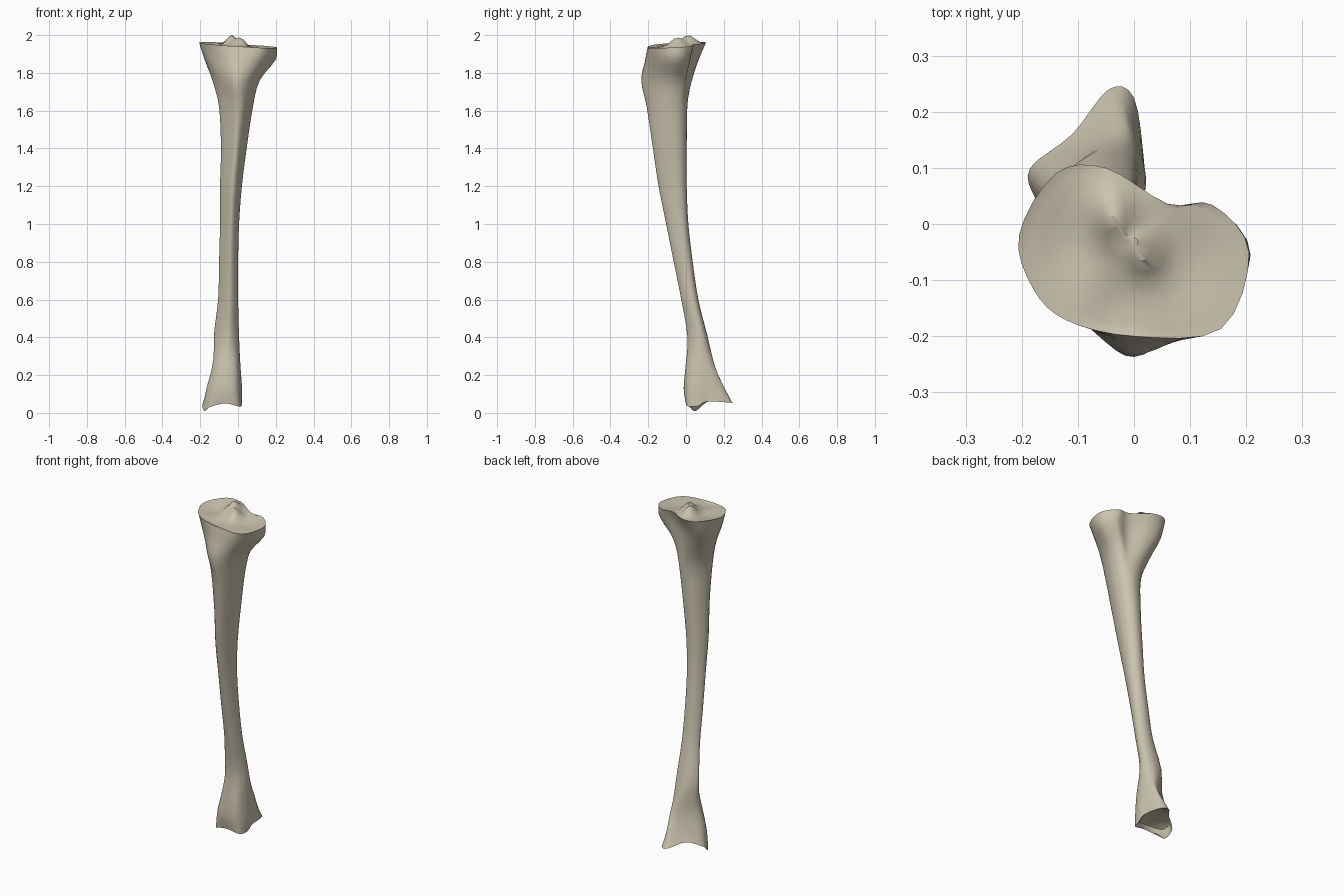
import bpy
import bmesh
import math
from mathutils import Vector

cube = bpy.data.objects.get("Cube")
if cube:
    bpy.data.objects.remove(cube)

bone = bpy.data.materials.new("bone_beige")
bone.use_nodes = True
colour = (0.60, 0.55, 0.43, 1)
bone.diffuse_color = colour
bone.node_tree.nodes["Principled BSDF"].inputs["Base Color"].default_value = colour

# Outlines run from the front, through +x, the back and -x
HEAD_RIM = [(0, -.2), (.155, -.187), (.205, -.05), (.14, .034), (.06, .036),
            (-.05, .1), (-.14, .09), (-.205, -.02), (-.18, -.115), (-.12, -.172)]
HEAD_LOW = [(0, -.215), (.12, -.19), (.2, -.06), (.14, .02), (.05, .01),
            (-.05, .06), (-.13, .06), (-.175, -.01), (-.16, -.11), (-.09, -.175)]
NECK = [(0, -.237), (.07, -.19), (.115, -.08), (.09, -.01), (.04, 0),
        (-.03, .03), (-.09, .02), (-.135, -.04), (-.115, -.12), (-.06, -.2)]
SHAFT = [(.62, 0), (.85, .2), (1, .55), (.95, .82), (.75, .97),
         (.5, 1), (.22, .9), (0, .6), (.1, .35), (.38, .1)]
ANKLE = [(-.06, -.003), (-.01, .01), (.012, .06), (.01, .11), (0, .14),
         (-.02, .155), (-.06, .14), (-.115, .1), (-.138, .06), (-.115, .015)]
FLARE = [(-.07, -.012), (-.01, 0), (.02, .06), (.015, .12), (0, .18),
         (-.03, .205), (-.09, .15), (-.155, .1), (-.165, .05), (-.13, .005)]
FOOT_RIM = [(-.07, 0, .05), (0, .01, .035), (.018, .06, .035), (.018, .11, .06),
            (0, .225, .055), (-.045, .24, .055), (-.11, .16, .08),
            (-.185, .1, .05), (-.178, .05, .01), (-.15, .02, .03)]

# Shaft stations: height, x range, y range
STATIONS = [(1.62, -.1, .078, -.208, .006), (1.4, -.09, .045, -.175, .003),
            (1.2, -.095, .02, -.145, .003), (1, -.095, .005, -.105, .012),
            (.8, -.1, 0, -.065, .035), (.6, -.105, 0, -.025, .065),
            (.4, -.128, .005, .008, .115)]


def spline(a, b, c, d, t):
    """Point on a smooth curve between b and c."""
    return (b * 2 + (c - a) * t + (a * 2 - b * 5 + c * 4 - d) * t ** 2
            + (b * 3 - a - c * 3 + d) * t ** 3) / 2


def round_outline(points, steps=4):
    n = len(points)
    return [spline(*(points[(i + k) % n] for k in (-1, 0, 1, 2)), s / steps)
            for i in range(n) for s in range(steps)]


def level(points, z):
    return [Vector((x, y, z)) for x, y in points]


def rim_height(x, y):
    return 1.95 - .06 * x + .05 * y


def bump(x, y, cx, cy, rx, ry):
    return math.exp(-((x - cx) / rx) ** 2 - ((y - cy) / ry) ** 2)


def plateau_height(x, y):
    """Two shallow bowls with a pair of small peaks between them."""
    z = rim_height(x, y)
    z += .048 * bump(x, y, -.035, .01, .035, .05)
    z += .042 * bump(x, y, .015, -.05, .03, .04)
    z -= .016 * bump(x, y, -.115, -.03, .06, .08)
    z -= .014 * bump(x, y, .1, -.07, .06, .08)
    z -= .012 * bump(x, y, -.03, -.15, .04, .05)
    return z


# Main stations from the upper rim to the lower rim
keys = [[Vector((x, y, rim_height(x, y))) for x, y in HEAD_RIM],
        level(HEAD_LOW, 1.87), level(NECK, 1.76)]
for z, x0, x1, y0, y1 in STATIONS:
    keys.append(level([(x0 + u * (x1 - x0), y0 + v * (y1 - y0)) for u, v in SHAFT], z))
keys += [level(ANKLE, .24), level(FLARE, .13), [Vector(p) for p in FOOT_RIM]]
keys = [round_outline(k) for k in keys]

rings = []
last = len(keys) - 1
for i in range(last):
    group = [keys[min(max(i + k, 0), last)] for k in (-1, 0, 1, 2)]
    for s in range(3):
        rings.append([spline(*p, s / 3) for p in zip(*group)])
rings.append(keys[last])

# Upper joint surface, from centre to rim
crown = Vector((-.01, -.03, 0))
top = []
for f in (.08, .2, .32, .45, .6, .75, .88, .96):
    ring = []
    for p in keys[0]:
        q = crown.lerp(p, f)
        ring.append(Vector((q.x, q.y, plateau_height(q.x, q.y))))
    top.append(ring)

# Hollow lower joint surface, from rim to centre
hollow = Vector((-.07, .09, .075))
bottom = []
for f, lift in ((.93, .1), (.8, .7), (.5, .95), (.2, 1)):
    ring = []
    for p in keys[last]:
        q = hollow.lerp(p, f)
        q.z = p.z + (hollow.z - p.z) * lift
        ring.append(q)
    bottom.append(ring)

# Skin all rings into one closed bone
bm = bmesh.new()
loops = [[bm.verts.new(p) for p in ring] for ring in top + rings + bottom]
n = len(loops[0])
for a, b in zip(loops, loops[1:]):
    for i in range(n):
        j = (i + 1) % n
        bm.faces.new((a[i], a[j], b[j], b[i]))
bm.faces.new(loops[0])
bm.faces.new(loops[-1])
bmesh.ops.recalc_face_normals(bm, faces=bm.faces)
mesh = bpy.data.meshes.new("shin_bone")
bm.to_mesh(mesh)
bm.free()
mesh.materials.append(bone)
shin = bpy.data.objects.new("shin_bone", mesh)
bpy.context.collection.objects.link(shin)

bpy.ops.object.select_all(action='DESELECT')
shin.select_set(True)
bpy.context.view_layer.objects.active = shin
bpy.ops.object.shade_smooth_by_angle(angle=math.radians(35))
